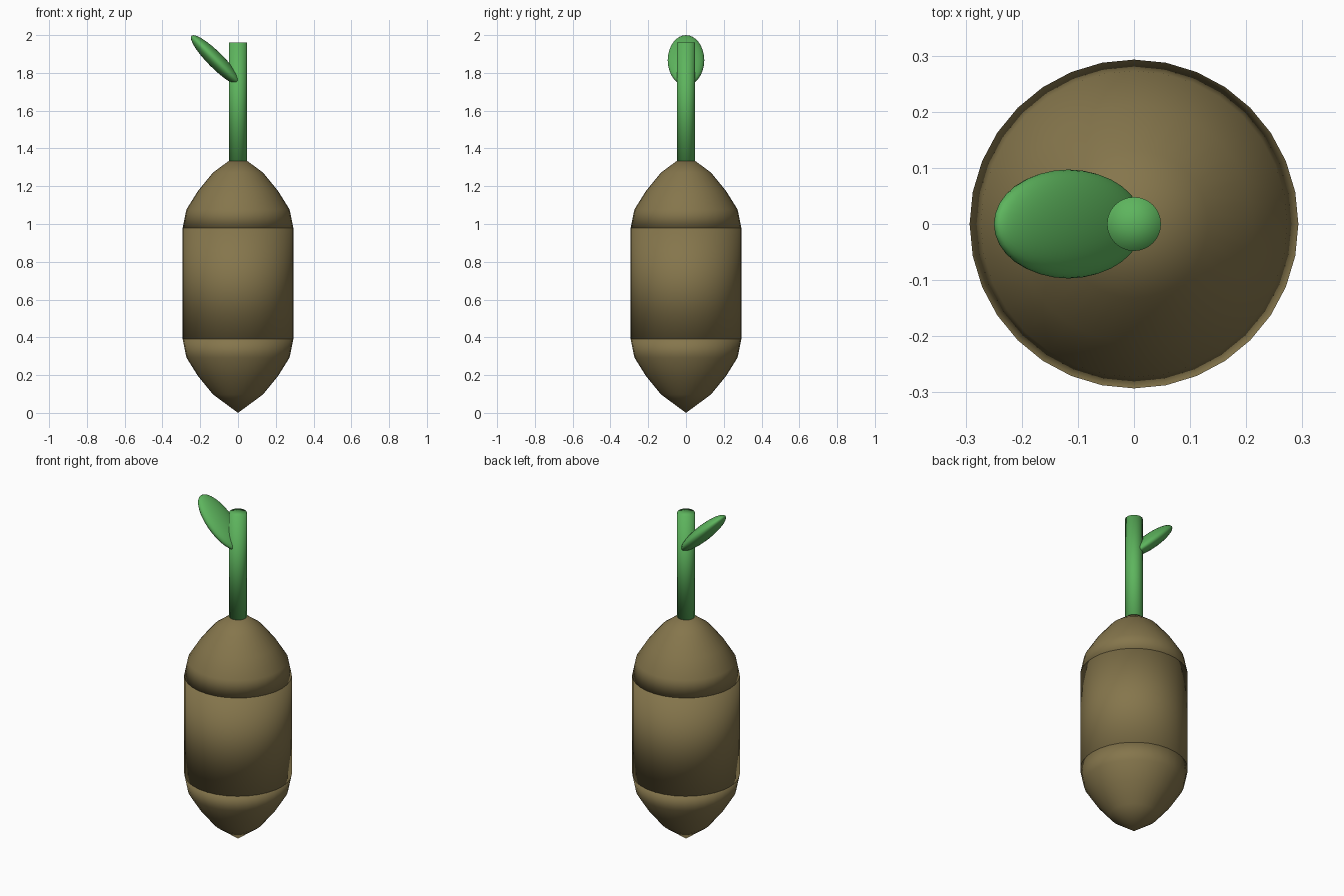
import bpy
import bmesh
from math import cos, sin, pi, radians

cube = bpy.data.objects.get("Cube")
if cube:
    bpy.data.objects.remove(cube, do_unlink=True)

SIDES = 32


def material(name, rgb):
    mat = bpy.data.materials.new(name)
    mat.use_nodes = True
    color = (*rgb, 1.0)
    mat.diffuse_color = color
    mat.node_tree.nodes["Principled BSDF"].inputs["Base Color"].default_value = color
    return mat


def finish(name, bm, mat):
    bmesh.ops.recalc_face_normals(bm, faces=bm.faces)
    for face in bm.faces:
        face.smooth = True
    mesh = bpy.data.meshes.new(name)
    bm.to_mesh(mesh)
    bm.free()
    mesh.materials.append(mat)
    obj = bpy.data.objects.new(name, mesh)
    bpy.context.collection.objects.link(obj)
    return obj


def lathe(name, profile, mat):
    """Revolve (radius, z) points; zero radius makes a fan centre."""
    bm = bmesh.new()
    rings = []
    for r, z in profile:
        if r == 0:
            rings.append([bm.verts.new((0, 0, z))] * SIDES)
        else:
            rings.append([bm.verts.new((r * cos(2 * pi * i / SIDES),
                                        r * sin(2 * pi * i / SIDES), z))
                          for i in range(SIDES)])
    for low, high in zip(rings, rings[1:]):
        for i in range(SIDES):
            j = (i + 1) % SIDES
            corners = dict.fromkeys((low[i], low[j], high[j], high[i]))
            bm.faces.new(list(corners))
    return finish(name, bm, mat)


brown = material("earthy brown", (0.235, 0.18, 0.072))
green = material("leaf green", (0.11, 0.46, 0.11))

# Seed body: middle drum with a pointed dome at each end
R, LOW, HIGH, CAP = 0.293, 0.39, 0.98, 0.39
lathe("body_middle", [(0, LOW), (R, LOW), (R, HIGH), (0, HIGH)], brown)

dome = [(0, 0), (R, 0), (0.273, 0.25), (0.212, 0.5), (0.132, 0.75), (0, 1)]
lathe("body_top", [(r, HIGH + t * CAP) for r, t in dome], brown)
lathe("body_bottom", [(r, LOW - t * CAP) for r, t in dome], brown)

# Stem
lathe("stem", [(0, 1.3), (0.048, 1.3), (0.048, 1.96), (0, 1.96)], green)

# Leaf: flattened ellipsoid leaning outwards
bm = bmesh.new()
bmesh.ops.create_uvsphere(bm, u_segments=32, v_segments=16, radius=1)
leaf = finish("leaf", bm, green)
leaf.scale = (0.183, 0.097, 0.042)
leaf.rotation_euler = (0, radians(45), 0)
leaf.location = (-0.117, 0, 1.867)
